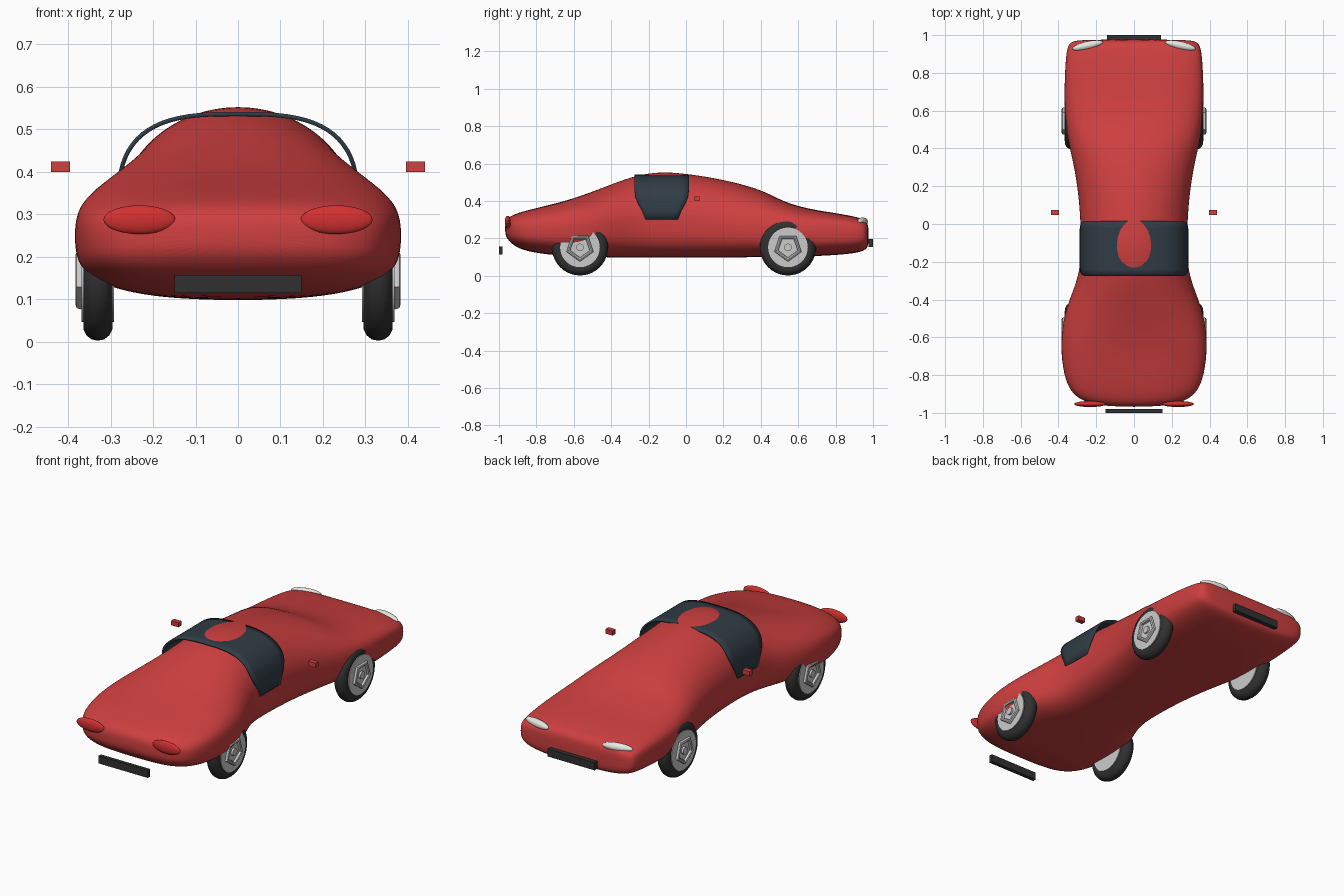
import bpy, bmesh, math
from math import pi, sin, cos, copysign

if "Cube" in bpy.data.objects:
    bpy.data.objects.remove(bpy.data.objects["Cube"])


def material(name, rgb):
    m = bpy.data.materials.new(name)
    m.diffuse_color = (*rgb, 1)
    m.use_nodes = True
    m.node_tree.nodes["Principled BSDF"].inputs["Base Color"].default_value = m.diffuse_color
    return m


RED = material("red_paint", (0.62, 0.05, 0.05))
LAMP = material("red_lamp", (0.65, 0.03, 0.03))
GLASS = material("dark_glass", (0.03, 0.045, 0.06))
RUBBER = material("black_rubber", (0.03, 0.03, 0.03))
WHITE = material("clear_lamp", (0.8, 0.8, 0.76))


def finish(ob, name, mat=None, smooth=True):
    ob.name = name
    if mat:
        ob.data.materials.append(mat)
    if smooth:
        bpy.ops.object.select_all(action='DESELECT')
        ob.select_set(True)
        bpy.context.view_layer.objects.active = ob
        bpy.ops.object.shade_smooth_by_angle(angle=math.radians(40))
    return ob


def from_bmesh(bm):
    bmesh.ops.recalc_face_normals(bm, faces=bm.faces)
    me = bpy.data.meshes.new("part")
    bm.to_mesh(me)
    bm.free()
    ob = bpy.data.objects.new("part", me)
    bpy.context.collection.objects.link(ob)
    return ob


def box(name, loc, size, mat):
    bpy.ops.mesh.primitive_cube_add(size=1, location=loc)
    ob = bpy.context.object
    ob.scale = size
    return finish(ob, name, mat, False)


def ellipsoid(name, loc, radii, mat, rot=0):
    bpy.ops.mesh.primitive_uv_sphere_add(segments=24, ring_count=12, location=loc, rotation=(0, 0, rot))
    ob = bpy.context.object
    ob.scale = radii
    return finish(ob, name, mat)


def spow(v, p):
    return copysign(abs(v) ** (2 / p), v)


# Body shell: y, half width, bottom z, widest z, top z, roundness of upper half
SECTIONS = [
    (-.968, .12, .22, .25, .285, 2.2), (-.948, .25, .185, .25, .315, 2.5),
    (-.90, .333, .145, .25, .337, 2.8), (-.80, .374, .12, .25, .363, 3),
    (-.65, .391, .105, .25, .398, 3), (-.50, .376, .10, .26, .45, 2.3),
    (-.40, .343, .098, .27, .49, 2.1), (-.30, .303, .097, .29, .527, 2),
    (-.20, .283, .097, .30, .551, 2), (-.10, .281, .097, .30, .556, 2),
    (.00, .284, .097, .30, .547, 2), (.15, .294, .097, .29, .525, 2),
    (.30, .317, .098, .27, .491, 2.1), (.42, .346, .10, .26, .453, 2.2),
    (.52, .362, .10, .25, .397, 2.6), (.65, .371, .103, .24, .358, 3.2),
    (.80, .367, .11, .235, .336, 3.6), (.92, .359, .122, .23, .314, 4),
    (.965, .342, .14, .225, .297, 4), (.977, .28, .17, .22, .26, 4),
]
N = 32
bm = bmesh.new()
rings = []
for y, w, zb, zm, zt, p in SECTIONS:
    ring = []
    for i in range(N):
        a = 2 * pi * i / N
        up = sin(a) >= 0
        q = p if up else 3.2
        x = w * spow(cos(a), q)
        z = zm + (zt - zm if up else zm - zb) * spow(sin(a), q)
        ring.append(bm.verts.new((x, y, z)))
    rings.append(ring)
for r0, r1 in zip(rings, rings[1:]):
    for i in range(N):
        j = (i + 1) % N
        bm.faces.new((r0[i], r0[j], r1[j], r1[i]))
bm.faces.new(rings[0])
bm.faces.new(rings[-1])
body = from_bmesh(bm)
sub = body.modifiers.new("smooth", 'SUBSURF')
sub.levels = sub.render_levels = 2
body.name = "car_body"
body.data.materials.append(RED)
for f in body.data.polygons:
    f.use_smooth = True

# Glass band arching over the cabin, rounded at its lower ends
bm = bmesh.new()
rows = []
STEPS, COLS = 36, 8
for i in range(STEPS + 1):
    a = pi * i / STEPS
    s = min(1, min(a, pi - a) / 0.6)
    half = 0.145 * (1 - 0.4 * (1 - s) ** 2.5)
    x, z = 0.288 * spow(cos(a), 3), 0.302 + 0.239 * spow(sin(a), 3)
    rows.append([bm.verts.new((x, -0.13 + half * (2 * j / COLS - 1), z)) for j in range(COLS + 1)])
for r0, r1 in zip(rows, rows[1:]):
    for j in range(COLS):
        bm.faces.new((r0[j], r1[j], r1[j + 1], r0[j + 1]))
glass = from_bmesh(bm)
if sum(f.normal.z for f in glass.data.polygons) < 0:
    glass.data.flip_normals()
sol = glass.modifiers.new("thickness", 'SOLIDIFY')
sol.thickness = 0.01
sol.offset = -1
finish(glass, "cabin_glass", GLASS)

# Wheels: tyre, rim disc and raised five-sided rings on both faces
SIDE = (0, pi / 2, 0)
for end, y in (("front", -0.567), ("rear", 0.545)):
    for side, s in (("left", -1), ("right", 1)):
        tag = f"{end}_{side}_"
        c = (s * 0.33, y, 0.152)
        bpy.ops.mesh.primitive_torus_add(major_segments=40, minor_segments=14, major_radius=0.115,
                                         minor_radius=0.035, location=c, rotation=SIDE)
        finish(bpy.context.object, tag + "tyre", RUBBER)
        bpy.ops.mesh.primitive_cylinder_add(vertices=40, radius=0.106, depth=0.076, location=c, rotation=SIDE)
        finish(bpy.context.object, tag + "rim")
        bpy.ops.mesh.primitive_torus_add(major_segments=5, minor_segments=8, major_radius=0.065,
                                         minor_radius=0.011, location=(s * 0.372, y, c[2]), rotation=SIDE)
        finish(bpy.context.object, tag + "rim_ring")
        bpy.ops.mesh.primitive_cylinder_add(vertices=20, radius=0.02, depth=0.014,
                                            location=(s * 0.372, y, c[2]), rotation=SIDE)
        finish(bpy.context.object, tag + "hub")

# Mirrors and lamps on both sides
for side, s in (("left", -1), ("right", 1)):
    box(side + "_mirror", (s * 0.418, 0.06, 0.412), (0.044, 0.027, 0.025), RED)
    ellipsoid(side + "_red_lamp", (s * 0.232, -0.953, 0.287), (0.085, 0.016, 0.034), LAMP)
    ellipsoid(side + "_clear_lamp", (s * 0.245, 0.945, 0.29), (0.083, 0.022, 0.022), WHITE, -s * 0.22)

# Number plate bars at both ends
box("front_plate", (0, -0.99, 0.136), (0.30, 0.02, 0.042), RUBBER)
box("rear_plate", (0, 0.988, 0.176), (0.286, 0.024, 0.042), RUBBER)
